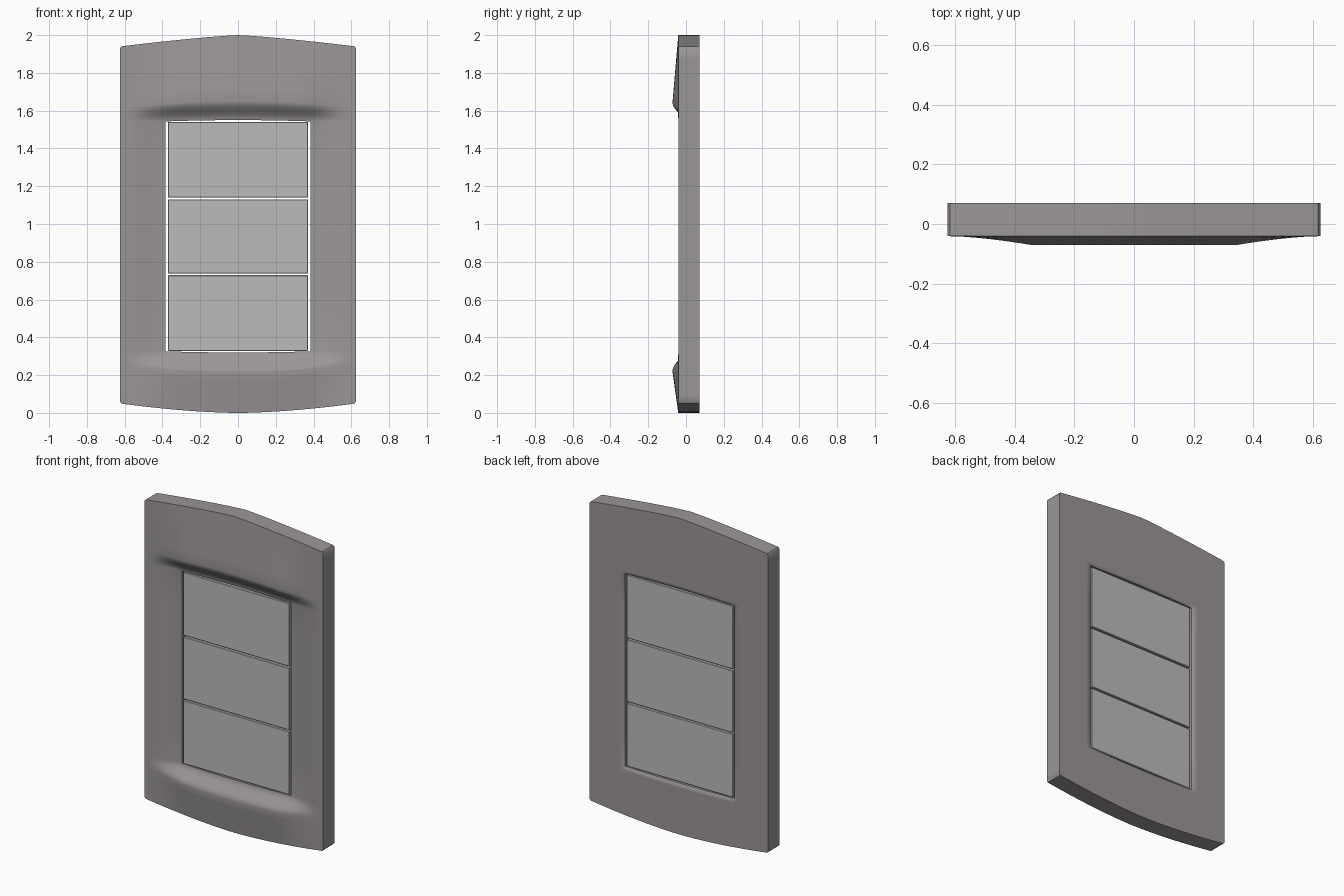
import bpy, bmesh

if "Cube" in bpy.data.objects:
    bpy.data.objects.remove(bpy.data.objects["Cube"])

FRONT, BACK, BUMP, DISH = -0.041, 0.071, 0.03, 0.026
HALF, HOLE = 0.624, 0.383


def mix(a, b, t):
    return a + (b - a) * t


def ease(t):
    t = min(max(t, 0), 1)
    return t * t * (3 - 2 * t)


def key_lines(x):
    # Heights of outline, ridges and opening edges at one x position
    a = min(abs(x) / HALF, 1)
    corner = 0.008 if a > 0.999 else 0
    h = min(abs(x) / HOLE, 1) ** 2
    return [0.05 * a ** 1.7 + corner, 0.215 + 0.04 * a ** 2, 0.32 + 0.006 * h,
            1.55 - 0.007 * h, 1.65 - 0.035 * a ** 2, 2.0 - 0.06 * a ** 1.25 - corner]


def finish(name, bm, angle):
    bmesh.ops.recalc_face_normals(bm, faces=bm.faces[:])
    me = bpy.data.meshes.new(name)
    bm.to_mesh(me)
    bm.free()
    ob = bpy.data.objects.new(name, me)
    bpy.context.collection.objects.link(ob)
    bpy.ops.object.select_all(action='DESELECT')
    ob.select_set(True)
    bpy.context.view_layer.objects.active = ob
    if angle:
        bpy.ops.object.shade_smooth_by_angle(angle=angle)
    return ob


# Frame: dished front with two raised ridges, flat back, walls between
half_x = [0.05, 0.1, 0.16, 0.22, 0.28, 0.34, HOLE, 0.395, 0.42, 0.45, 0.48, 0.51,
          0.54, 0.57, 0.6, 0.617, HALF]
xs = [-x for x in reversed(half_x)] + [0] + half_x
# Each row: (key line band, position within band, bump amount)
rows = [(0, i / 5, i / 5) for i in range(5)]
rows += [(1, i / 8, 1 - ease(i / 8)) for i in range(8)]
rows += [(2, i / 6, 0) for i in range(6)]
rows += [(3, i / 8, ease(i / 8)) for i in range(8)]
rows += [(4, i / 5, 1 - i / 5) for i in range(6)]

bm = bmesh.new()
front, back = [], []
for x in xs:
    k = key_lines(x)
    fade = (1 - min(max((abs(x) - 0.34) / 0.27, 0), 1)) ** 1.5
    dish = DISH * ease((0.6 - abs(x)) / (0.6 - HOLE))
    fcol, bcol = [], []
    for b, t, amt in rows:
        z = mix(k[b], k[b + 1], t)
        base = FRONT if b in (0, 4) else FRONT + dish
        fcol.append(bm.verts.new((x, mix(base, FRONT - BUMP * fade, amt), z)))
        # Slightly eased edge of the opening at the back
        lip = 0.009 if abs(x) <= HOLE and (b == 2 or (b == 3 and t == 0)) else 0
        bcol.append(bm.verts.new((x, BACK - lip, z)))
    front.append(fcol)
    back.append(bcol)

pair = {}
for fc, bc in zip(front, back):
    pair.update(zip(fc, bc))
for i in range(len(xs) - 1):
    for j in range(len(rows) - 1):
        if abs(xs[i] + xs[i + 1]) / 2 < HOLE and rows[j][0] == 2:
            continue
        quad = [front[i][j], front[i + 1][j], front[i + 1][j + 1], front[i][j + 1]]
        bm.faces.new(quad)
        bm.faces.new([pair[v] for v in reversed(quad)])
for e in [e for e in bm.edges if e.is_boundary and e.verts[0] in pair]:
    a, b = e.verts
    bm.faces.new([a, b, pair[b], pair[a]])
bmesh.ops.delete(bm, geom=[v for v in bm.verts if not v.link_faces], context='VERTS')
frame = finish("frame", bm, 0.75)
mat = bpy.data.materials.new("warm_grey")
mat.diffuse_color = (0.33, 0.305, 0.31, 1)
mat.use_nodes = True
mat.node_tree.nodes["Principled BSDF"].inputs["Base Color"].default_value = mat.diffuse_color
frame.data.materials.append(mat)

# Three switch buttons filling the opening, with thin gaps
light = bpy.data.materials.new("light_grey")
light.diffuse_color = (0.5, 0.5, 0.5, 1)
light.use_nodes = True
light.node_tree.nodes["Principled BSDF"].inputs["Base Color"].default_value = light.diffuse_color
for n, (z0, z1) in enumerate([(0.328, 0.729), (0.737, 1.131), (1.14, 1.54)]):
    bm = bmesh.new()
    bmesh.ops.create_cube(bm, size=1)
    for v in bm.verts:
        v.co.x *= 0.742
        v.co.y = mix(FRONT + DISH - 0.003, BACK - 0.009, v.co.y + 0.5)
        v.co.z = mix(z0, z1, v.co.z + 0.5)
    bmesh.ops.bevel(bm, geom=bm.edges[:], offset=0.003, segments=1, affect='EDGES', profile=0.5)
    ob = finish(f"switch_button_{n + 1}", bm, 0)
    ob.data.materials.append(light)
